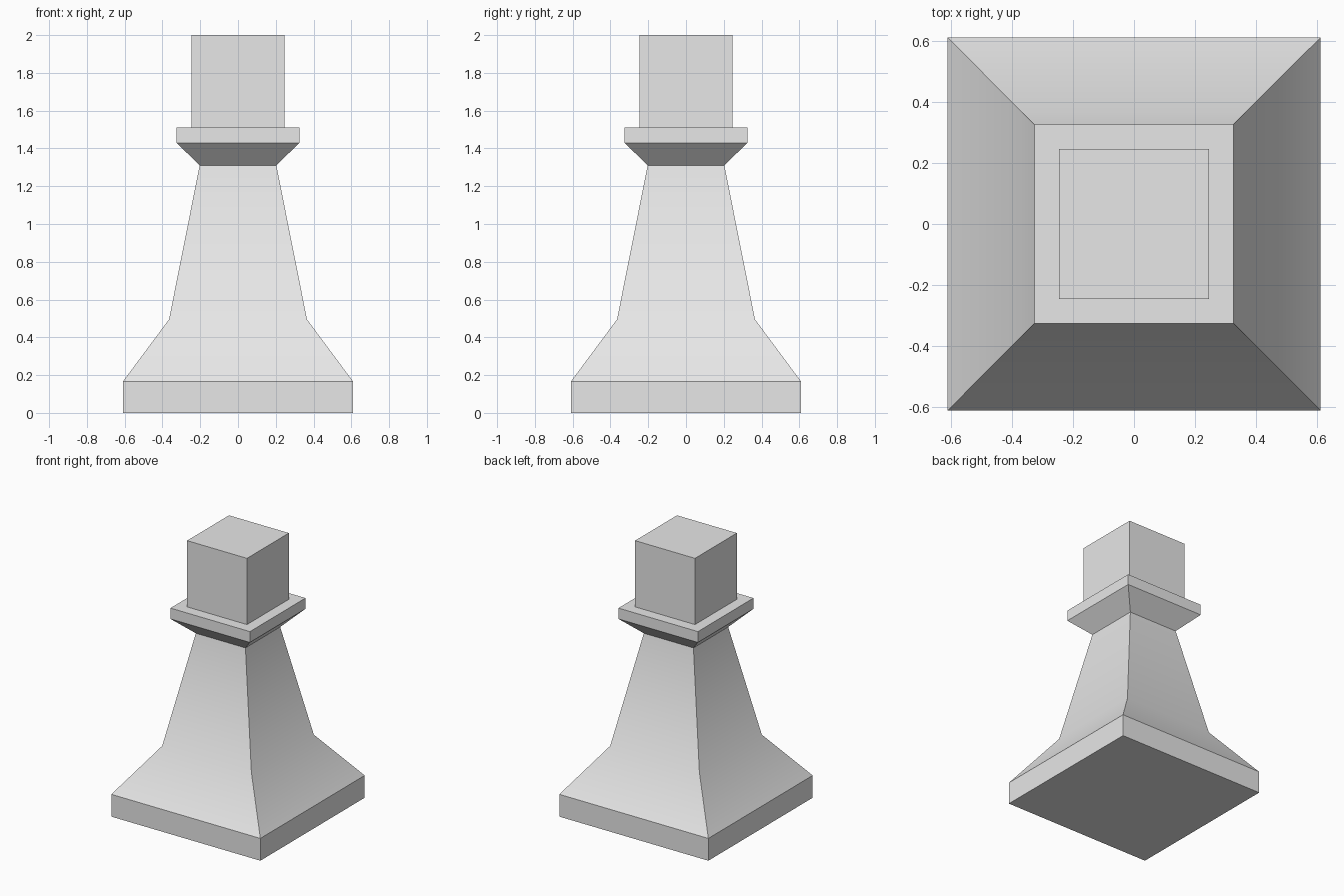
import bpy
import bmesh
import math

cube = bpy.data.objects.get("Cube")
if cube:
    bpy.data.objects.remove(cube, do_unlink=True)

# Single light grey finish
grey = bpy.data.materials.new("light_grey")
grey.use_nodes = True
colour = (0.8, 0.8, 0.8, 1)
grey.diffuse_color = colour
grey.node_tree.nodes["Principled BSDF"].inputs["Base Color"].default_value = colour


def square_loft(name, profile, bottom=False, top=False):
    """Loft square rings from (half width, height) pairs, with optional caps."""
    bm = bmesh.new()
    corners = [(-1, -1), (1, -1), (1, 1), (-1, 1)]
    rings = [[bm.verts.new((sx * w, sy * w, z)) for sx, sy in corners]
             for w, z in profile]
    for low, high in zip(rings, rings[1:]):
        for i in range(4):
            j = (i + 1) % 4
            bm.faces.new((low[i], low[j], high[j], high[i]))
    if bottom:
        bm.faces.new(rings[0][::-1])
    if top:
        bm.faces.new(rings[-1])
    mesh = bpy.data.meshes.new(name)
    bm.to_mesh(mesh)
    bm.free()
    mesh.materials.append(grey)
    obj = bpy.data.objects.new(name, mesh)
    bpy.context.collection.objects.link(obj)
    bpy.ops.object.select_all(action="DESELECT")
    obj.select_set(True)
    bpy.context.view_layer.objects.active = obj
    bpy.ops.object.shade_smooth_by_angle(angle=math.radians(30))
    return obj


BASE, KNEE, NECK, COLLAR, HEAD = 0.61, 0.365, 0.203, 0.325, 0.245

# Square foot slab
square_loft("base", [(BASE, 0), (BASE, 0.165)], bottom=True)
# Flared foot blending softly into the tapered shaft
square_loft("body", [(BASE, 0.165), (KNEE, 0.495), (NECK, 1.31)])
# Flared collar with a flat ledge around the head
square_loft("collar", [(NECK, 1.31), (COLLAR, 1.43), (COLLAR, 1.51), (HEAD, 1.51)])
# Cube head
square_loft("head", [(HEAD, 1.51), (HEAD, 2)], top=True)
